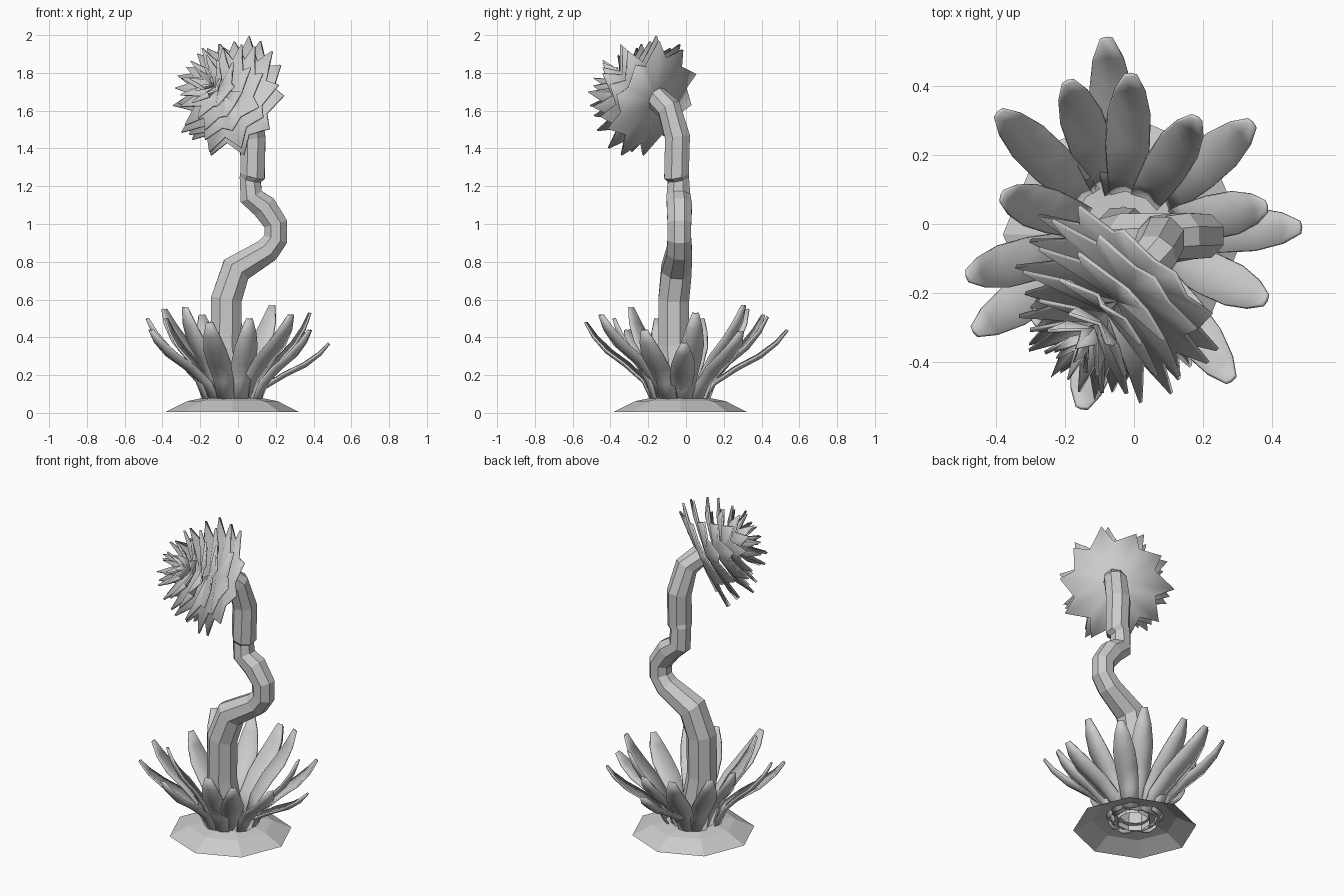
import bpy, bmesh, math, random
from mathutils import Vector

if "Cube" in bpy.data.objects:
    bpy.data.objects.remove(bpy.data.objects["Cube"])

random.seed(4)
CX, CY = -0.03, -0.03


def make(name, verts, faces, smooth=False, thick=0):
    me = bpy.data.meshes.new(name)
    me.from_pydata([tuple(v) for v in verts], [], faces)
    bm = bmesh.new()
    bm.from_mesh(me)
    bmesh.ops.recalc_face_normals(bm, faces=bm.faces)
    bm.to_mesh(me)
    bm.free()
    ob = bpy.data.objects.new(name, me)
    bpy.context.collection.objects.link(ob)
    if thick:
        mod = ob.modifiers.new("thickness", 'SOLIDIFY')
        mod.thickness = thick
        mod.offset = 0
    if smooth:
        bpy.ops.object.select_all(action='DESELECT')
        ob.select_set(True)
        bpy.context.view_layer.objects.active = ob
        bpy.ops.object.shade_smooth_by_angle(angle=math.radians(40))
    return ob


def bridge(rings, n):
    return [(r * n + i, r * n + (i + 1) % n, (r + 1) * n + (i + 1) % n, (r + 1) * n + i)
            for r in range(rings - 1) for i in range(n)]


# Low octagonal mound, open underneath
verts = [(CX + r * math.cos(i * math.pi / 4), CY + r * math.sin(i * math.pi / 4), z)
         for r, z in ((0.35, 0.006), (0.24, 0.062), (0.16, 0.078), (0.08, 0.08))
         for i in range(8)]
make("base_mound", verts, bridge(4, 8))

# Winding stem: x, y, z, radius
path = [(-.03, -.04, .05, .09), (-.065, -.065, .35, .083), (-.062, -.065, .60, .083),
        (-.01, -.05, .76, .082), (.155, -.035, .86, .068), (.2, -.035, .92, .064),
        (.2, -.035, 1.0, .064), (.14, -.035, 1.09, .068), (.07, -.04, 1.145, .064),
        (.065, -.04, 1.24, .058), (.078, -.05, 1.26, .068), (.078, -.045, 1.46, .068),
        (.06, -.09, 1.61, .064), (.01, -.16, 1.67, .06)]
pts = [Vector(p[:3]) for p in path]
verts = []
for k, p in enumerate(pts):
    before = (p - pts[k - 1]).normalized() if k else Vector((0, 0, 1))
    after = (pts[k + 1] - p).normalized() if k < len(pts) - 1 else before
    t = (before + after).normalized()
    u = Vector((0, 1, 0))
    u = (u - t * u.dot(t)).normalized()
    v = u.cross(t)
    for i in range(8):
        a = (i + 0.5) * math.pi / 4
        verts.append(p + (u * math.cos(a) + v * math.sin(a)) * path[k][3] * 1.06)
make("stem", verts, bridge(len(pts), 8))

# Rosette of cupped tongue leaves, given by tip position
tips = [(-.08, .535, .44), (-.19, .41, .52), (-.01, .43, .51), (-.39, .32, .55),
        (.18, .305, .57), (.34, .29, .43), (-.38, .08, .50), (.38, .05, .53),
        (.48, -.01, .37), (.38, -.22, .44), (.28, -.45, .52), (-.48, -.15, .50),
        (-.46, -.31, .44), (-.15, -.53, .48), (-.28, -.29, .56), (.06, -.38, .50)]
# fraction outwards, fraction upwards, half width: an S-shaped bow
shape = [(0, 0, .045), (.14, .27, .053), (.4, .48, .063), (.67, .65, .062),
         (.87, .83, .044), (1, 1, .017)]
for k, (x, y, z) in enumerate(tips):
    tip = Vector((x, y, 0))
    out = (tip - Vector((CX, CY, 0))).normalized()
    root = Vector((CX, CY, 0)) + out * (0.11 + 0.03 * (k % 2))
    side = Vector((-out.y, out.x, 0))
    verts = []
    for f, h, w in shape:
        mid = root.lerp(tip, f) + Vector((0, 0, 0.06 + (z - 0.06) * h))
        cup = (out * 0.7 - Vector((0, 0, 0.7))) * w * 0.3
        verts += [mid - side * w, mid + cup, mid + side * w]
    faces = [(3 * r + c, 3 * r + c + 1, 3 * r + c + 4, 3 * r + c + 3)
             for r in range(len(shape) - 1) for c in range(2)]
    make(f"leaf_{k + 1}", verts, faces, True, 0.011)

# Spiky flower head: nested star cups around a tilted axis
axis = Vector((-0.60, -0.68, 0.36)).normalized()
hu = Vector((0, 0, 1)).cross(axis).normalized()
hv = axis.cross(hu)
back = Vector((0.005, -0.165, 1.65))
# points, tip radius, tip depth, valley radius, valley depth, centre depth
layers = [(10, .325, .02, .24, .01, -.01), (10, .325, .085, .23, .06, .03),
          (10, .30, .16, .205, .12, .08), (10, .255, .235, .17, .175, .13),
          (9, .20, .29, .125, .225, .17), (8, .135, .325, .08, .255, .20),
          (6, .065, .335, .035, .275, .22)]
for k, (n, tr, td, vr, vd, cd) in enumerate(layers):
    verts = [back + axis * cd]
    for i in range(2 * n):
        a = (i + k * 0.35) * math.pi / n
        j = random.uniform(0.93, 1.05)
        r, d = (tr * j, td + random.uniform(-.02, .02)) if i % 2 == 0 else (vr, vd)
        a += 0.10 if i % 2 == 0 else 0
        verts.append(back + axis * d + (hu * math.cos(a) + hv * math.sin(a)) * r)
    faces = [(0, i + 1, (i + 1) % (2 * n) + 1) for i in range(2 * n)]
    make(f"petal_layer_{k + 1}", verts, faces, True, 0.012)
